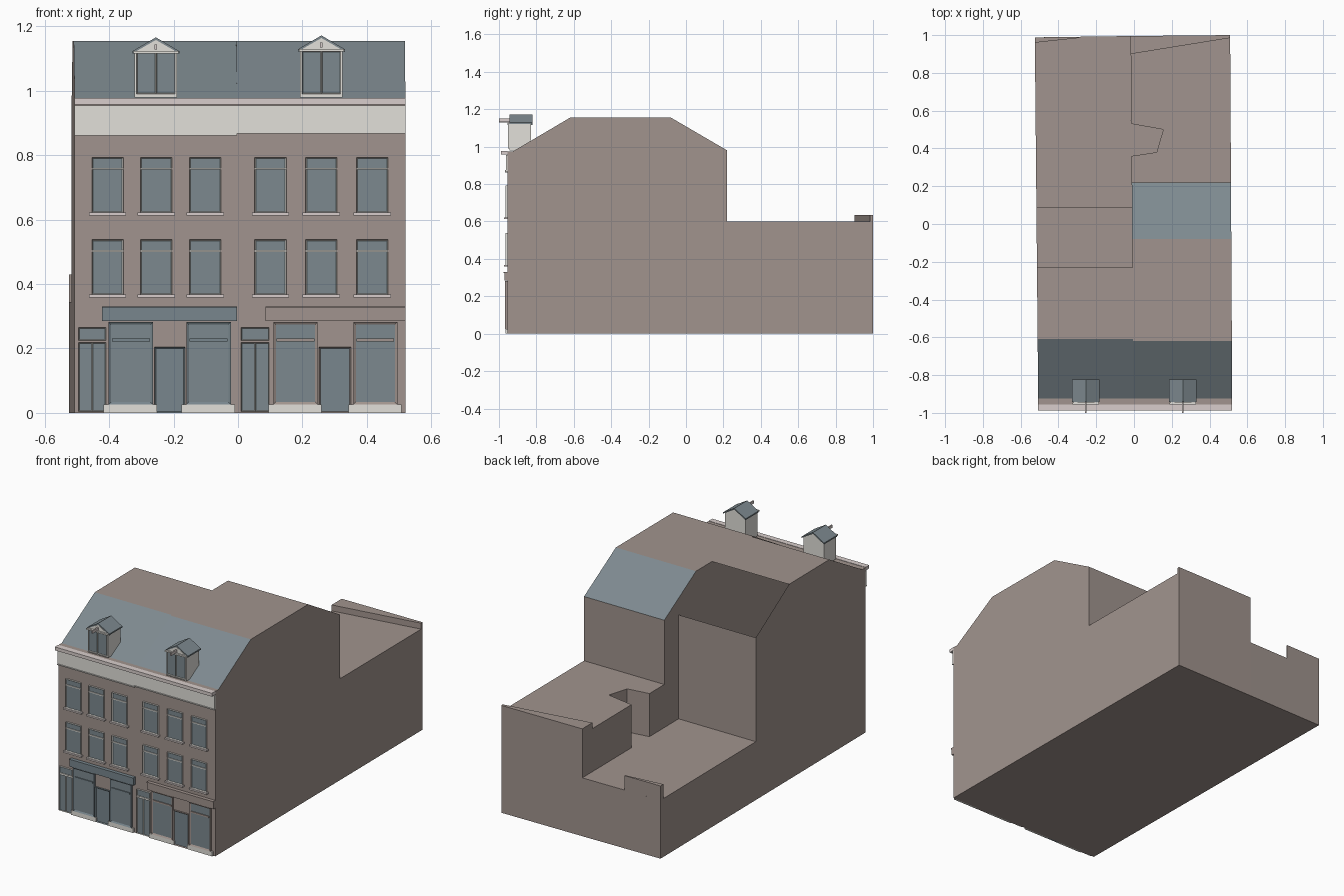
import bpy, bmesh

if "Cube" in bpy.data.objects:
    bpy.data.objects.remove(bpy.data.objects["Cube"])


def material(name, r, g, b):
    lin = [((c / 255 + 0.055) / 1.055) ** 2.4 for c in (r, g, b)] + [1]
    m = bpy.data.materials.new(name)
    m.use_nodes = True
    m.diffuse_color = lin
    m.node_tree.nodes["Principled BSDF"].inputs["Base Color"].default_value = lin
    return m


BRICK = material("brown brick", 161, 148, 142)
SLATE = material("blue slate", 126, 138, 144)
GLASS = material("window glass", 124, 137, 143)
PAINT = material("blue shop paint", 120, 134, 141)
WHITE = material("off white", 226, 224, 218)
TRIM = material("pale cornice", 216, 206, 204)

FRONT = -0.955


# Outer walls and party wall drift slightly towards the back
def drift(a, b):
    return lambda y: a + (b - a) * (y - FRONT) / (1 - FRONT)


LEFT, PARTY, RIGHT = drift(-0.507, -0.525), drift(-0.003, -0.018), drift(0.52, 0.509)


def finish(name, bm, mats):
    me = bpy.data.meshes.new(name)
    bm.to_mesh(me)
    bm.free()
    for m in mats:
        me.materials.append(m)
    ob = bpy.data.objects.new(name, me)
    bpy.context.collection.objects.link(ob)
    return ob


def loft(name, ring_a, ring_b, mats, rule=None, drop=None):
    """Closed prism between two matching rings of points."""
    bm = bmesh.new()
    a = [bm.verts.new(p) for p in ring_a]
    b = [bm.verts.new(p) for p in ring_b]
    bm.faces.new(a)
    bm.faces.new(b[::-1])
    for i in range(len(a)):
        j = (i + 1) % len(a)
        bm.faces.new((a[i], b[i], b[j], a[j]))
    bmesh.ops.recalc_face_normals(bm, faces=bm.faces)
    bm.normal_update()
    if rule:
        for f in bm.faces:
            f.material_index = rule(f.normal)
    if drop:
        bmesh.ops.delete(bm, geom=[f for f in bm.faces if drop(f.normal)], context="FACES_ONLY")
    return finish(name, bm, mats)


def side_prism(name, profile, xa, xb, mats, rule=None, drop=None):
    return loft(name, [(xa(y), y, z) for y, z in profile],
                [(xb(y), y, z) for y, z in profile], mats, rule, drop)


def plan_prism(name, plan, z0, z1, mat):
    return loft(name, [(x, y, z0) for x, y in plan], [(x, y, z1) for x, y in plan], [mat])


def box(name, x0, x1, y0, y1, z0, z1, mat):
    return plan_prism(name, [(x0, y0), (x1, y0), (x1, y1), (x0, y1)], z0, z1, mat)


def framed(name, x0, x1, z0, z1, t, frame, fill, y=FRONT, out=0.01):
    """Frame standing out from the wall, with a recessed pane inset in its face."""
    ob = box(name, x0, x1, y - out, y, z0, z1, frame)
    ob.data.materials.append(fill)
    bm = bmesh.new()
    bm.from_mesh(ob.data)
    bm.normal_update()
    face = min(bm.faces, key=lambda f: f.calc_center_median().y)
    bmesh.ops.inset_region(bm, faces=[face], thickness=t, depth=0)
    face.material_index = 1
    for v in face.verts:
        v.co.y += 0.005
    bm.to_mesh(ob.data)
    bm.free()
    return ob


# Main houses: slate on the sloped faces, rear slope of the left one open
def sloped(n):
    return 1 if abs(n.y) > 0.3 and n.z > 0.3 else 0


eaves = [(FRONT, 0), (FRONT, 0.975), (-0.925, 0.975)]
side_prism("house_east", eaves + [(-0.62, 1.155), (-0.08, 1.155), (0.22, 0.98), (0.22, 0)],
           PARTY, RIGHT, [BRICK, SLATE], sloped)
side_prism("house_west", eaves + [(-0.61, 1.155), (-0.23, 1.155), (0.085, 0.96), (0.085, 0)],
           LEFT, PARTY, [BRICK, SLATE], sloped, drop=lambda n: n.y > 0.3 and n.z > 0.3)

# Rear annexes, the taller one with a small light well
LOW = 0.345
plan_prism("annex_west", [(LEFT(0.085), 0.085), (PARTY(0.085), 0.085),
                          (PARTY(1), 0.995), (LEFT(1), 0.988)], 0, LOW, BRICK)
plan_prism("annex_east_base", [(PARTY(0.22), 0.22), (RIGHT(0.22), 0.22),
                               (RIGHT(1), 1), (PARTY(1), 0.995)], 0, LOW, BRICK)
plan_prism("annex_east_upper", [(PARTY(0.22), 0.22), (RIGHT(0.22), 0.22), (RIGHT(1), 1),
                                (PARTY(1), 0.995), (PARTY(0.53), 0.53), (0.155, 0.5),
                                (0.12, 0.38), (PARTY(0.36), 0.36)], LOW, 0.6, BRICK)

# Wedge-shaped rear parapets
plan_prism("parapet_east", [(PARTY(0.9), 0.9), (RIGHT(0.985), 0.985),
                            (RIGHT(1), 1), (PARTY(1), 0.995)], 0.6, 0.635, BRICK)
plan_prism("parapet_west", [(LEFT(0.96), 0.96), (-0.29, 0.985),
                            (-0.29, 0.991), (LEFT(1), 0.988)], LOW, 0.43, BRICK)


def upper_window(cx, w, z0, z1):
    x0, x1 = cx - w / 2, cx + w / 2
    framed("window", x0, x1, z0, z1, 0.005, WHITE, GLASS)
    box("window_transom", x0, x1, FRONT - 0.01, FRONT, z1 - 0.038, z1 - 0.032, WHITE)
    box("window_sill", x0 - 0.009, x1 + 0.009, FRONT - 0.018, FRONT, z0 - 0.009, z0, TRIM)


def street_door(x0, x1):
    framed("door_transom_light", x0, x1, 0.225, 0.265, 0.004, WHITE, GLASS)
    xm = (x0 + x1) / 2
    for a, b in ((x0, xm), (xm, x1)):
        framed("door_leaf", a, b, 0.004, 0.219, 0.004, WHITE, GLASS)


def shop_window(x0, x1, frame):
    framed("shop_window", x0, x1, 0.026, 0.282, 0.011, frame, GLASS, out=0.012)
    box("shop_window_transom", x0 + 0.01, x1 - 0.01, FRONT - 0.012, FRONT, 0.222, 0.231, frame)
    box("shop_plinth", x0 - 0.015, x1 + 0.012, FRONT - 0.011, FRONT, 0, 0.026, WHITE)


def dormer(cx, lift):
    w, y0, y1, base, eave, top = 0.066, -0.945, -0.83, 0.98, 1.12 + lift, 1.158 + lift
    # Gabled body
    gable = [(-w, base), (w, base), (w, eave), (0, top), (-w, eave)]
    loft("dormer_body", [(cx + x, y0, z) for x, z in gable],
         [(cx + x, y1, z) for x, z in gable], [WHITE])
    # Roof slopes
    for s in (-1, 1):
        slope = [(0, top), (0, top + 0.008), (s * (w + 0.007), eave + 0.003), (s * (w + 0.007), eave - 0.005)]
        loft("dormer_roof", [(cx + x, y0 + 0.002, z) for x, z in slope],
             [(cx + x, y1 + 0.008, z) for x, z in slope], [SLATE])
        a, b = sorted((cx, cx + s * (w - 0.006)))
        framed("dormer_casement", a, b, base + 0.01, eave - 0.002, 0.004, WHITE, GLASS, y=y0, out=0.007)
    # Gable moulding and hoist beam
    box("dormer_moulding", cx - w - 0.004, cx + w + 0.004, y0 - 0.01, y0, eave - 0.004, eave + 0.004, WHITE)
    box("hoist_beam", cx - 0.004, cx + 0.004, -1, y0, eave + 0.008, eave + 0.024, TRIM)


# Each house: x range, window centres, door, shop windows, shop door, fascia, shop colour
houses = [
    (-0.507, -0.003, (-0.405, -0.254, -0.102), (-0.495, -0.41),
     ((-0.402, -0.264), (-0.16, -0.022)), (-0.26, -0.164), (-0.422, -0.003), PAINT),
    (-0.003, 0.52, (0.101, 0.259, 0.417), (0.01, 0.097),
     ((0.11, 0.247), (0.358, 0.495)), (0.251, 0.351), (0.085, 0.52), BRICK),
]
for i, (x0, x1, centres, door, shops, shop_door, fascia, colour) in enumerate(houses):
    for cx in centres:
        upper_window(cx, 0.098, 0.622, 0.793)
        upper_window(cx, 0.098, 0.367, 0.538)
    street_door(*door)
    for a, b in shops:
        shop_window(a, b, colour)
    framed("shop_door", *shop_door, 0, 0.205, 0.007, colour, PAINT)
    box("shop_fascia", *fascia, FRONT - 0.016, FRONT, 0.285, 0.33, colour)
    box("shop_fascia_cap", *fascia, FRONT - 0.021, FRONT, 0.325, 0.331, colour)
    # Cornice
    low = 0.862 + 0.006 * i
    box("cornice_band", x0, x1, FRONT - 0.008, FRONT, low, 0.955, WHITE)
    box("cornice_bead", x0, x1, FRONT - 0.012, FRONT, low, low + 0.006, WHITE)
    box("cornice_gutter", x0, x1, -0.988, FRONT, 0.957, 0.977, TRIM)
    dormer(-0.255 if i == 0 else 0.259, 0.006 * i)
